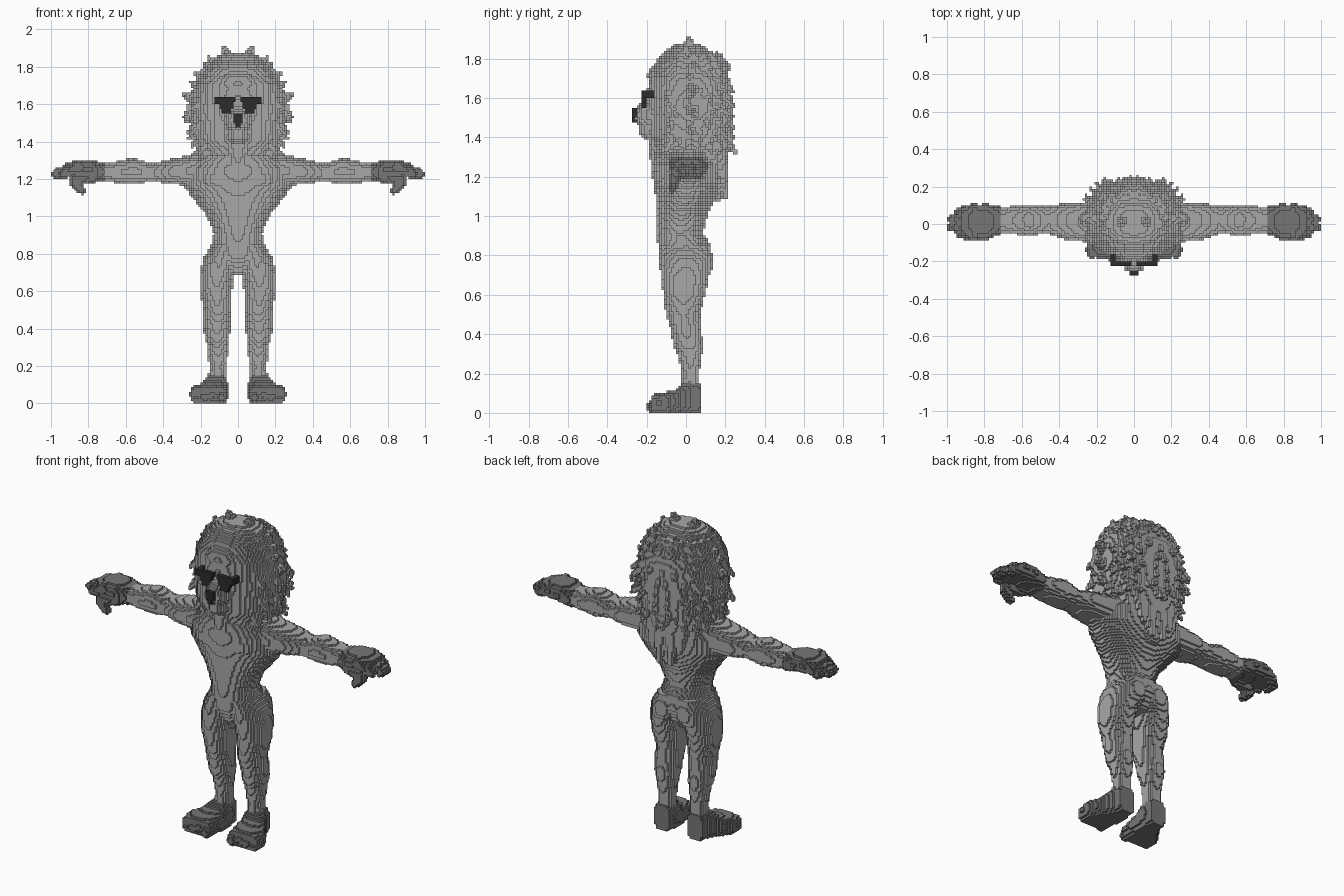
import bpy
import bmesh
import math
import random
from mathutils import Vector

random.seed(4)
V = 0.0125          # edge length of one block
cells = {}          # block index -> part name

if "Cube" in bpy.data.objects:
    bpy.data.objects.remove(bpy.data.objects["Cube"], do_unlink=True)


# ---------- sculpting helpers: each fills blocks, mirrored across x ----------
def fill(part, lo, hi, inside):
    span = [range(math.floor(a / V), math.ceil(b / V)) for a, b in zip(lo, hi)]
    for i in span[0]:
        for j in span[1]:
            for k in span[2]:
                if k >= 0 and inside(((i + .5) * V, (j + .5) * V, (k + .5) * V)):
                    cells[i, j, k] = part
                    cells[-1 - i, j, k] = part


def ellipsoid(part, c, r):
    fill(part, [a - b for a, b in zip(c, r)], [a + b for a, b in zip(c, r)],
         lambda p: sum(((p[n] - c[n]) / r[n]) ** 2 for n in range(3)) <= 1)


def taper(part, a, b, ra, rb):
    """Rounded cone from a to b."""
    a, b = Vector(a), Vector(b)
    d, big = b - a, max(ra, rb)

    def inside(p):
        q = Vector(p) - a
        t = min(1, max(0, q.dot(d) / d.length_squared))
        return (q - d * t).length <= ra + (rb - ra) * t

    fill(part, [min(m, n) - big for m, n in zip(a, b)],
         [max(m, n) + big for m, n in zip(a, b)], inside)


def loft(part, axis, stations, power=2.0):
    """Stations are (position, centre u, centre v, radius u, radius v)."""
    u, v = [n for n in range(3) if n != axis]
    lo, hi = [0, 0, 0], [0, 0, 0]
    lo[axis], hi[axis] = stations[0][0], stations[-1][0]
    for ax, n in ((u, 1), (v, 2)):
        lo[ax] = min(s[n] - s[n + 2] for s in stations)
        hi[ax] = max(s[n] + s[n + 2] for s in stations)

    def inside(p):
        for s, e in zip(stations, stations[1:]):
            if s[0] <= p[axis] <= e[0]:
                t = (p[axis] - s[0]) / (e[0] - s[0])
                cu, cv, ru, rv = [m + (n - m) * t for m, n in zip(s[1:], e[1:])]
                return abs((p[u] - cu) / ru) ** power + abs((p[v] - cv) / rv) ** power <= 1
        return False

    fill(part, lo, hi, inside)


# ---------- legs ----------
loft("leg", 2, [
    (.10, .11, .02, .050, .045), (.20, .107, .022, .047, .042),
    (.30, .108, .02, .055, .062), (.35, .112, .012, .066, .078),
    (.42, .113, 0, .073, .076), (.50, .107, -.015, .075, .088),
    (.60, .119, -.01, .085, .106), (.70, .11, -.005, .092, .125),
    (.78, .10, 0, .085, .135), (.85, .07, -.005, .07, .13)])

# ---------- torso ----------
loft("torso", 2, [
    (.69, 0, 0, .06, .09), (.78, 0, 0, .165, .135), (.85, 0, -.008, .142, .135),
    (.91, 0, -.03, .130, .118), (1.0, 0, -.022, .165, .13),
    (1.1, 0, 0, .245, .155), (1.17, 0, .005, .295, .172),
    (1.25, 0, .002, .29, .178), (1.32, 0, 0, .23, .165), (1.37, 0, 0, .15, .12)])
ellipsoid("torso", (.075, .07, .77), (.085, .07, .09))
ellipsoid("torso", (.11, -.06, 1.2), (.11, .105, .08))

# ---------- arms ----------
loft("arm", 0, [
    (.15, .01, 1.26, .11, .10), (.27, .01, 1.245, .105, .08),
    (.36, .015, 1.24, .10, .068), (.46, .02, 1.235, .075, .047),
    (.56, .022, 1.242, .08, .073), (.64, .02, 1.237, .076, .058),
    (.73, .02, 1.235, .068, .045)], 2.3)

# ---------- hands ----------
loft("hand", 0, [
    (.712, .02, 1.235, .074, .052), (.78, .012, 1.25, .095, .05),
    (.86, .012, 1.255, .093, .046), (.92, .012, 1.25, .08, .036)], 2.6)
for y, tip in ((-.062, .93), (-.02, .972), (.03, .972), (.08, .935)):
    taper("hand", (.85, y, 1.265), (tip, y * .8, 1.227), .031, .027)
taper("hand", (.77, -.04, 1.215), (.87, -.062, 1.19), .035, .03)
taper("hand", (.87, -.062, 1.18), (.835, -.066, 1.14), .03, .022)

# ---------- feet ----------
loft("foot", 1, [
    (-.175, .158, .045, .092, .047), (-.10, .153, .05, .098, .055),
    (-.05, .135, .055, .08, .062), (-.02, .122, .07, .068, .078),
    (.03, .112, .076, .056, .08), (.07, .11, .075, .048, .08)], 3.5)
for n in range(4):
    taper("foot", (.09 + n * .045, -.14, .05),
          (.087 + n * .046, -.17 + .006 * n, .034), .036, .031)

# ---------- mane ----------
loft("mane", 2, [
    (1.08, 0, .14, .03, .04), (1.2, 0, .11, .11, .09), (1.28, 0, .04, .17, .17),
    (1.4, 0, .025, .225, .20), (1.55, 0, .03, .258, .20), (1.7, 0, .02, .235, .20),
    (1.79, 0, .015, .185, .165), (1.85, 0, .01, .13, .10), (1.88, 0, .01, .05, .05)], 2.5)

# tufts outlining the head
for x, y, z in ((.075, .015, 1.91), (.165, 0, 1.86), (.235, .03, 1.775), (.255, .02, 1.72),
                (.295, .03, 1.65), (.275, .0, 1.59), (.295, .03, 1.53), (.262, .03, 1.42),
                (.12, .12, 1.83), (.05, .17, 1.82), (.19, .13, 1.75)):
    taper("mane", (x * .72, y, 1.56 + (z - 1.56) * .78), (x, y, z), .055, .007)

# layered locks round the sides and back
for row in range(8):
    z = 1.36 + row * .058
    width = .245 - .06 * max(0, row - 4) / 3 - .03 * (row < 2)
    for step in range(6):
        ang = math.radians(-25 + step * 22 + (row % 2) * 9 + random.uniform(-4, 4))
        cx, cy = math.cos(ang), math.sin(ang)
        cx, cy = abs(cx) ** .75, math.copysign(abs(cy) ** .75, cy)
        out = random.uniform(.015, .04)
        depth = .2 - .04 * max(0, row - 5) / 2
        taper("mane", (cx * width * .85, .02 + cy * depth * .85, z + .03),
              (cx * (width + out), .02 + cy * (depth + out), z - random.uniform(.02, .05)),
              .036, .008)

# locks hanging over the back and shoulders
for x, y, z in ((.04, .2, 1.1), (.1, .19, 1.17), (.16, .15, 1.2), (.2, .06, 1.26), (.18, -.08, 1.27)):
    taper("mane", (x, y * .85, z + .16), (x * .9, y, z), .045, .012)

# ---------- head ----------
ellipsoid("head", (0, -.10, 1.60), (.15, .095, .20))
ellipsoid("head", (0, -.11, 1.71), (.13, .085, .08))
ellipsoid("head", (0, -.165, 1.515), (.075, .098, .085))
ellipsoid("head", (0, -.165, 1.43), (.06, .075, .05))
taper("head", (0, -.11, 1.42), (0, -.135, 1.25), .085, .045)
taper("head", (0, -.15, 1.645), (.09, -.14, 1.64), .045, .03)

# ---------- nose and glasses ----------
fill("nose", (0, -.275, 1.475), (.03, -.235, 1.55),
     lambda p: p[0] <= (.028 if p[2] > 1.5 else .014))
fill("glasses", (.015, -.225, 1.562), (.125, -.15, 1.626),
     lambda p: (p[1] < -.2 and .038 - (p[2] - 1.56) * .35 < p[0] < .085 + (p[2] - 1.56) * .6)
     or (p[0] > .1 and p[2] > 1.598))


# ---------- turn the blocks into meshes ----------
def material(name, value):
    m = bpy.data.materials.new(name)
    m.use_nodes = True
    colour = (value, value, value, 1)
    m.diffuse_color = colour
    m.node_tree.nodes["Principled BSDF"].inputs["Base Color"].default_value = colour
    return m


fur, paw, black = material("grey_fur", .39), material("dark_grey_paw", .18), material("black", .025)
paint = {"hand": paw, "foot": paw, "nose": black, "glasses": black}

groups = {}
for cell, part in cells.items():
    if part in ("arm", "leg", "hand", "foot"):
        part = ("left_" if cell[0] >= 0 else "right_") + part
    groups.setdefault(part, []).append(cell)


def build(part, group):
    bm = bmesh.new()
    corner = {}

    def vert(key):
        if key not in corner:
            corner[key] = bm.verts.new([c * V for c in key])
        return corner[key]

    for cell in group:
        for axis in range(3):
            for side in (0, 1):
                other = list(cell)
                other[axis] += 2 * side - 1
                if tuple(other) in cells:
                    continue
                ring = []
                for a, b in ((0, 0), (1, 0), (1, 1), (0, 1)):
                    key = list(cell)
                    key[axis] += side
                    key[(axis + 1) % 3] += a
                    key[(axis + 2) % 3] += b
                    ring.append(vert(tuple(key)))
                bm.faces.new(ring if side else ring[::-1])
    mesh = bpy.data.meshes.new(part)
    bm.to_mesh(mesh)
    bm.free()
    mesh.materials.append(paint.get(part.split("_")[-1], fur))
    bpy.context.collection.objects.link(bpy.data.objects.new(part, mesh))


for part, group in groups.items():
    build(part, group)
